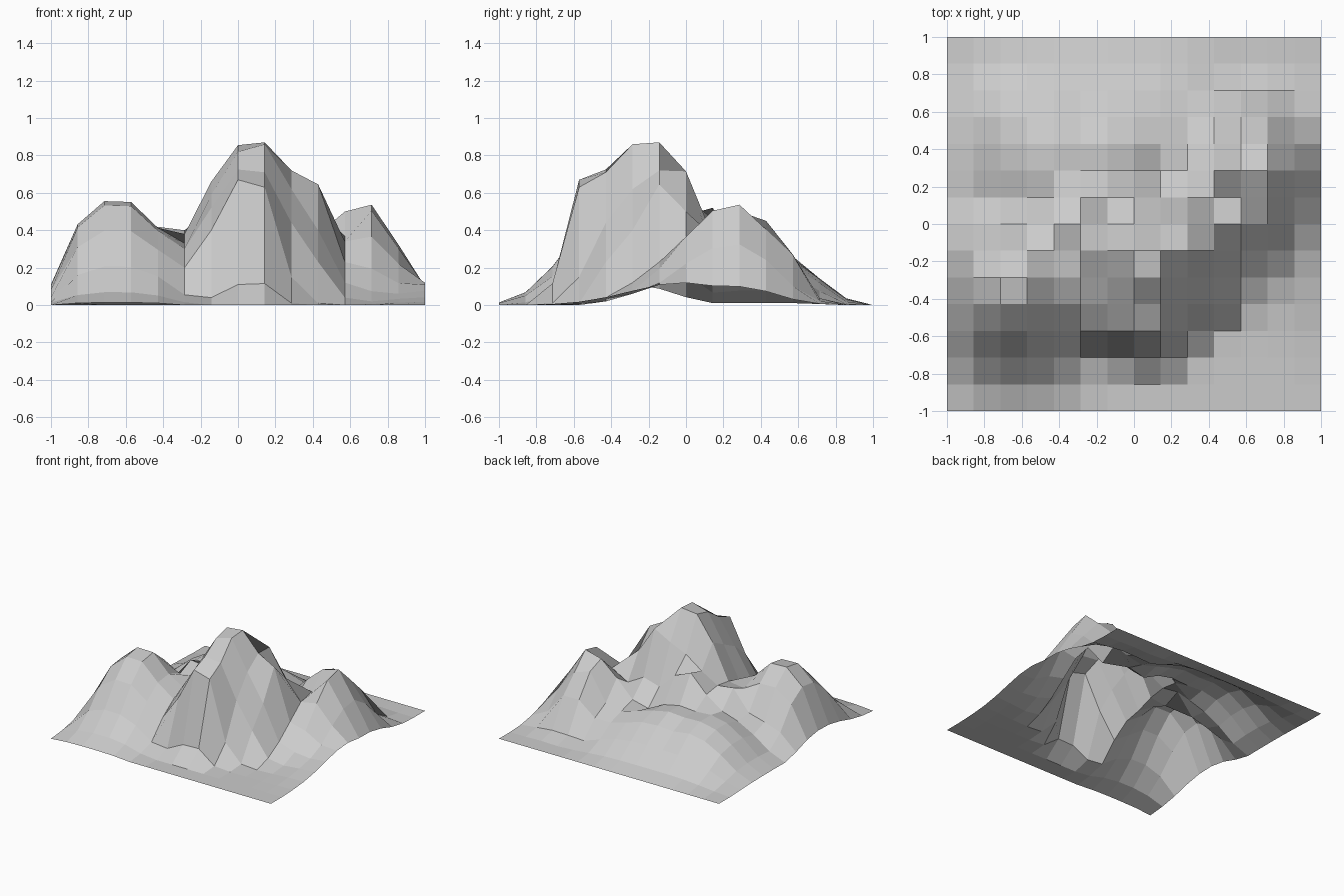
import bpy, bmesh, math

N = 14              # grid cells per side
STEP = 2.0 / N

# Hills: centre x, y, height, radii (-x, +x, -y, +y), falloff powers (x, y)
HILLS = [
    (-0.66, -0.32, 0.56, 0.295, 0.33, 0.395, 0.325, 3.4, 2.4),  # left mountain
    (0.68, 0.26, 0.55, 0.30, 0.245, 0.40, 0.29, 2.0, 2.2),      # right peak
    (0.65, 0.40, 0.46, 0.30, 0.18, 0.20, 0.23, 2.0, 3.0),       # right peak's rear spur
    (0.98, -0.02, 0.12, 0.25, 0.30, 0.40, 0.42, 2.0, 2.0),      # right foothill
    (-0.25, 0.36, 0.31, 0.56, 0.60, 0.40, 0.385, 4.0, 3.0),     # rear mound
    (-0.36, -0.03, 0.45, 0.28, 0.25, 0.28, 0.27, 2.0, 2.0),     # saddle
]

# Main summit and back knoll: east-west cross-sections, front to back
SUMMIT_COL, SUMMIT_ROW = 5, 2
SUMMIT = [
    (0.055, 0.04, 0.11, 0.115, 0.01, 0.0, 0.0),
    (0.20, 0.40, 0.67, 0.63, 0.15, 0.01, 0.0),
    (0.30, 0.52, 0.725, 0.71, 0.44, 0.23, 0.04),
    (0.33, 0.59, 0.82, 0.86, 0.62, 0.40, 0.12),
    (0.38, 0.66, 0.855, 0.87, 0.72, 0.645, 0.23),
    (0.40, 0.48, 0.58, 0.64, 0.715, 0.50, 0.34),
    (0.38, 0.52, 0.46, 0.33, 0.37, 0.29, 0.37),
    (0.295, 0.305, 0.275, 0.205, 0.24, 0.38, 0.50),
    (0.30, 0.31, 0.28, 0.24, 0.20, 0.23, 0.45),
    (0.24, 0.25, 0.24, 0.20, 0.16, 0.16, 0.27),
]


def hill(x, y, cx, cy, h, xn, xp, yn, yp, px, py):
    dx, dy = x - cx, y - cy
    u = abs(dx) / (xp if dx > 0 else xn)
    v = abs(dy) / (yp if dy > 0 else yn)
    return h * math.exp(-u ** px - v ** py)


def summit(x, y):
    c = round((x + 1) / STEP) - SUMMIT_COL
    r = round((y + 1) / STEP) - SUMMIT_ROW
    if 0 <= r < len(SUMMIT) and 0 <= c < len(SUMMIT[0]):
        return SUMMIT[r][c]
    return None


def height(x, y):
    s = summit(x, y)
    if s is not None:
        return s
    z = max(hill(x, y, *h) for h in HILLS)
    return z if z > 0.004 else 0.0


# Terrain sheet: open faceted grid lifted by the height function
bm = bmesh.new()
bmesh.ops.create_grid(bm, x_segments=N, y_segments=N, size=1.0)
for v in bm.verts:
    v.co.z = height(v.co.x, v.co.y)
mesh = bpy.data.meshes.new("mountain_terrain")
bm.to_mesh(mesh)
bm.free()
terrain = bpy.data.objects.new("mountain_terrain", mesh)
bpy.context.collection.objects.link(terrain)
